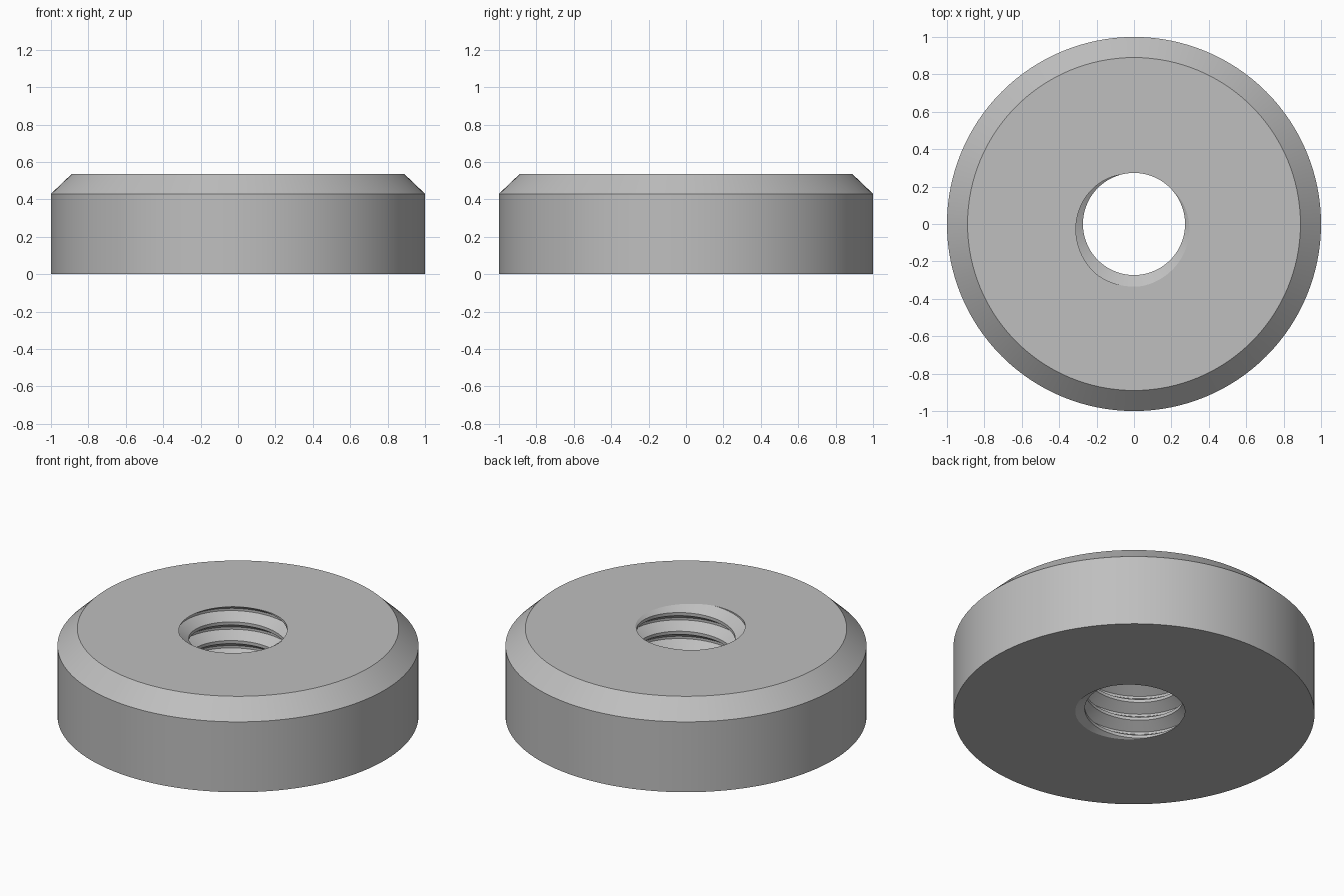
import bpy, bmesh
from math import pi, cos, sin, radians

if "Cube" in bpy.data.objects:
    bpy.data.objects.remove(bpy.data.objects["Cube"], do_unlink=True)

HEIGHT, SHOULDER = 0.535, 0.43
OUTER, TOP_R = 1.0, 0.89
MINOR, MAJOR, PITCH = 0.273, 0.335, 0.114
STEPS, SIDES = 72, 128
CREST_ANGLE = radians(75)      # where the thread crest meets the top face

steel = bpy.data.materials.new("grey steel")
steel.use_nodes = True
grey = (0.52, 0.52, 0.52, 1)
steel.diffuse_color = grey
steel.node_tree.nodes["Principled BSDF"].inputs["Base Color"].default_value = grey

bm = bmesh.new()

# Threaded bore: one tooth profile swept up a right-hand helix
tooth = [(-0.083, MINOR), (0.083, MINOR), (0.437, MAJOR), (0.563, MAJOR), (0.917, MINOR)]
turns = int(HEIGHT / PITCH) + 5
base = HEIGHT - (turns - 2) * PITCH
previous = None
for i in range(turns * STEPS + 1):
    a = CREST_ANGLE + 2 * pi * i / STEPS
    z = base + PITCH * i / STEPS
    row = [bm.verts.new((r * cos(a), r * sin(a), z + p * PITCH)) for p, r in tooth]
    if previous:
        for j in range(len(tooth) - 1):
            bm.faces.new((previous[j], previous[j + 1], row[j + 1], row[j]))
    previous = row
bmesh.ops.remove_doubles(bm, verts=bm.verts, dist=0.0005)

# Trim the thread flush with both flat faces
for z, direction in ((0, -1), (HEIGHT, 1)):
    bmesh.ops.bisect_plane(bm, geom=bm.verts[:] + bm.edges[:] + bm.faces[:], dist=1e-6,
                           plane_co=(0, 0, z), plane_no=(0, 0, direction), clear_outer=True)
bore_rims = [[e for e in bm.edges if e.is_boundary and all(abs(v.co.z - z) < 1e-4 for v in e.verts)]
             for z in (0, HEIGHT)]

# Outer wall and chamfer
rings = []
for r, z in ((OUTER, 0), (OUTER, SHOULDER), (TOP_R, HEIGHT)):
    rings.append([bm.verts.new((r * cos(2 * pi * k / SIDES), r * sin(2 * pi * k / SIDES), z))
                  for k in range(SIDES)])
for low, high in zip(rings, rings[1:]):
    for k in range(SIDES):
        n = (k + 1) % SIDES
        bm.faces.new((low[k], low[n], high[n], high[k]))

# Flat bottom and top, each with the bore left open
for rim, ring, up in ((bore_rims[0], rings[0], -1), (bore_rims[1], rings[2], 1)):
    edge = [bm.edges.get((ring[k], ring[(k + 1) % SIDES])) for k in range(SIDES)]
    bmesh.ops.triangle_fill(bm, edges=rim + edge, use_beauty=True, normal=(0, 0, up))
bmesh.ops.recalc_face_normals(bm, faces=bm.faces)

mesh = bpy.data.meshes.new("threaded_round_nut")
bm.to_mesh(mesh)
bm.free()
mesh.materials.append(steel)
nut = bpy.data.objects.new("threaded_round_nut", mesh)
bpy.context.collection.objects.link(nut)
bpy.ops.object.select_all(action='DESELECT')
nut.select_set(True)
bpy.context.view_layer.objects.active = nut
bpy.ops.object.shade_smooth_by_angle(angle=radians(25))
